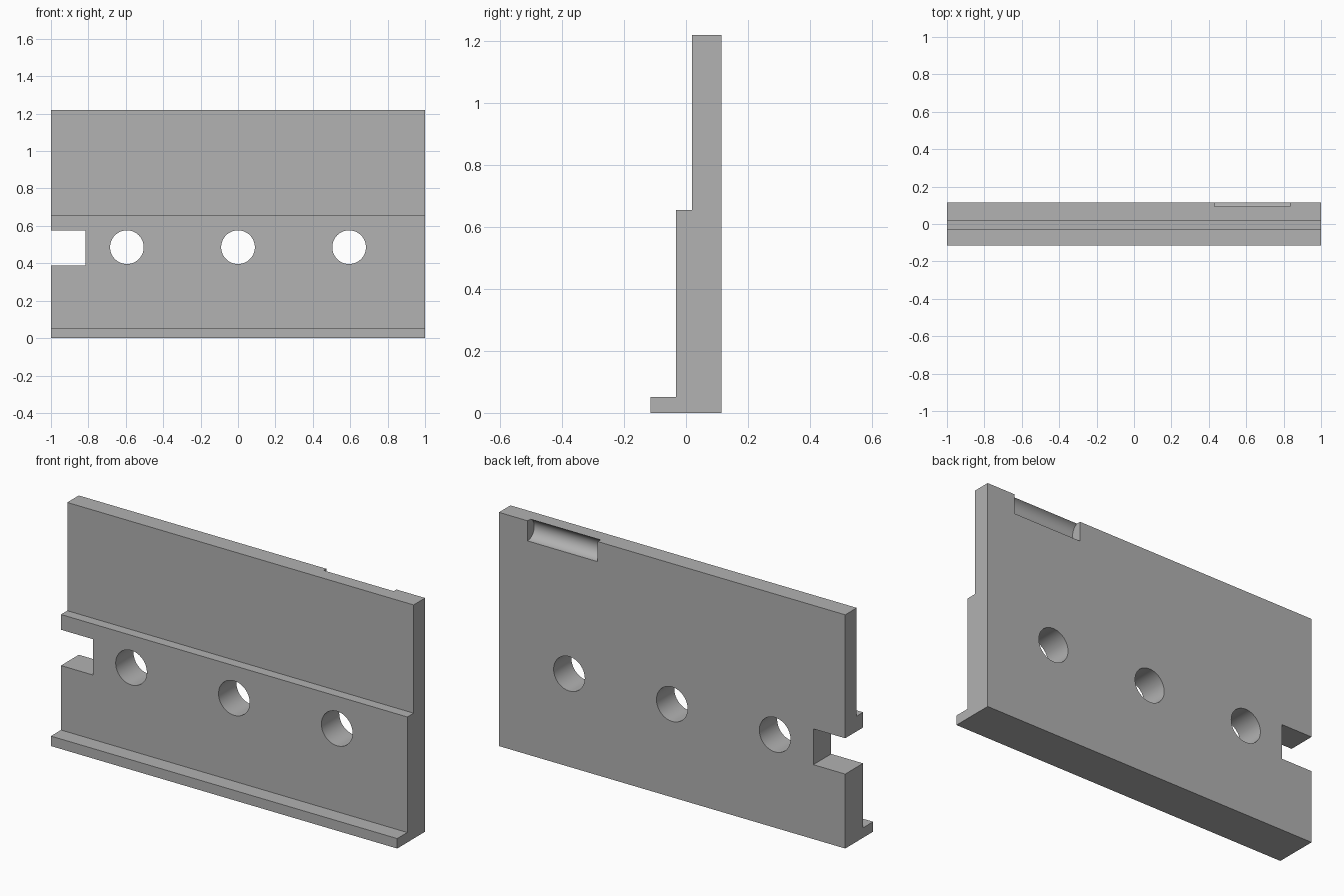
import bpy
import bmesh
import math

if "Cube" in bpy.data.objects:
    bpy.data.objects.remove(bpy.data.objects["Cube"], do_unlink=True)

# Single plain grey finish
grey = bpy.data.materials.new("plain_grey")
grey.use_nodes = True
colour = (0.445, 0.445, 0.445, 1)
grey.diffuse_color = colour
grey.node_tree.nodes["Principled BSDF"].inputs["Base Color"].default_value = colour

BACK, HEIGHT = 0.115, 1.22


def cut(target, cutter):
    """Subtract a helper solid, then remove it."""
    cutter.hide_render = True
    cutter.data.materials.append(grey)
    mod = target.modifiers.new(cutter.name, 'BOOLEAN')
    mod.operation = 'DIFFERENCE'
    mod.solver = 'EXACT'
    mod.object = cutter
    bpy.ops.object.select_all(action='DESELECT')
    target.select_set(True)
    bpy.context.view_layer.objects.active = target
    bpy.ops.object.modifier_apply(modifier=mod.name)
    bpy.data.objects.remove(cutter, do_unlink=True)


def cylinder(name, radius, depth, location, rotation):
    bpy.ops.mesh.primitive_cylinder_add(vertices=64, radius=radius, depth=depth,
                                        location=location, rotation=rotation)
    bpy.context.object.name = name
    return bpy.context.object


# Stepped plate: side profile (y, z) extruded along x
profile = [(-BACK, 0), (BACK, 0), (BACK, HEIGHT), (0.02, HEIGHT),
           (0.02, 0.655), (-0.032, 0.655), (-0.032, 0.052), (-BACK, 0.052)]
bm = bmesh.new()
face = bm.faces.new([bm.verts.new((-1, y, z)) for y, z in profile])
extruded = bmesh.ops.extrude_face_region(bm, geom=[face])["geom"]
bmesh.ops.translate(bm, vec=(2, 0, 0),
                    verts=[v for v in extruded if isinstance(v, bmesh.types.BMVert)])
bmesh.ops.recalc_face_normals(bm, faces=bm.faces)
mesh = bpy.data.meshes.new("stepped_plate")
bm.to_mesh(mesh)
bm.free()
plate = bpy.data.objects.new("stepped_plate", mesh)
bpy.context.collection.objects.link(plate)
mesh.materials.append(grey)

# Three round through holes
for x in (-0.594, 0, 0.594):
    cut(plate, cylinder("hole_cutter", 0.09, 1, (x, 0, 0.486), (math.pi / 2, 0, 0)))

# Square slot open at the end
bpy.ops.mesh.primitive_cube_add(size=1, location=(-1.016, 0, 0.482))
slot = bpy.context.object
slot.name = "slot_cutter"
slot.scale = (0.4, 1, 0.187)
cut(plate, slot)

# Rounded finger groove along the top of the back face
cut(plate, cylinder("groove_cutter", 0.055, 0.405, (0.632, BACK, 1.17),
                    (0, math.pi / 2, 0)))

# Smooth curved walls, keep corners sharp
bpy.ops.object.select_all(action='DESELECT')
plate.select_set(True)
bpy.context.view_layer.objects.active = plate
bpy.ops.object.shade_smooth_by_angle(angle=math.radians(30))
